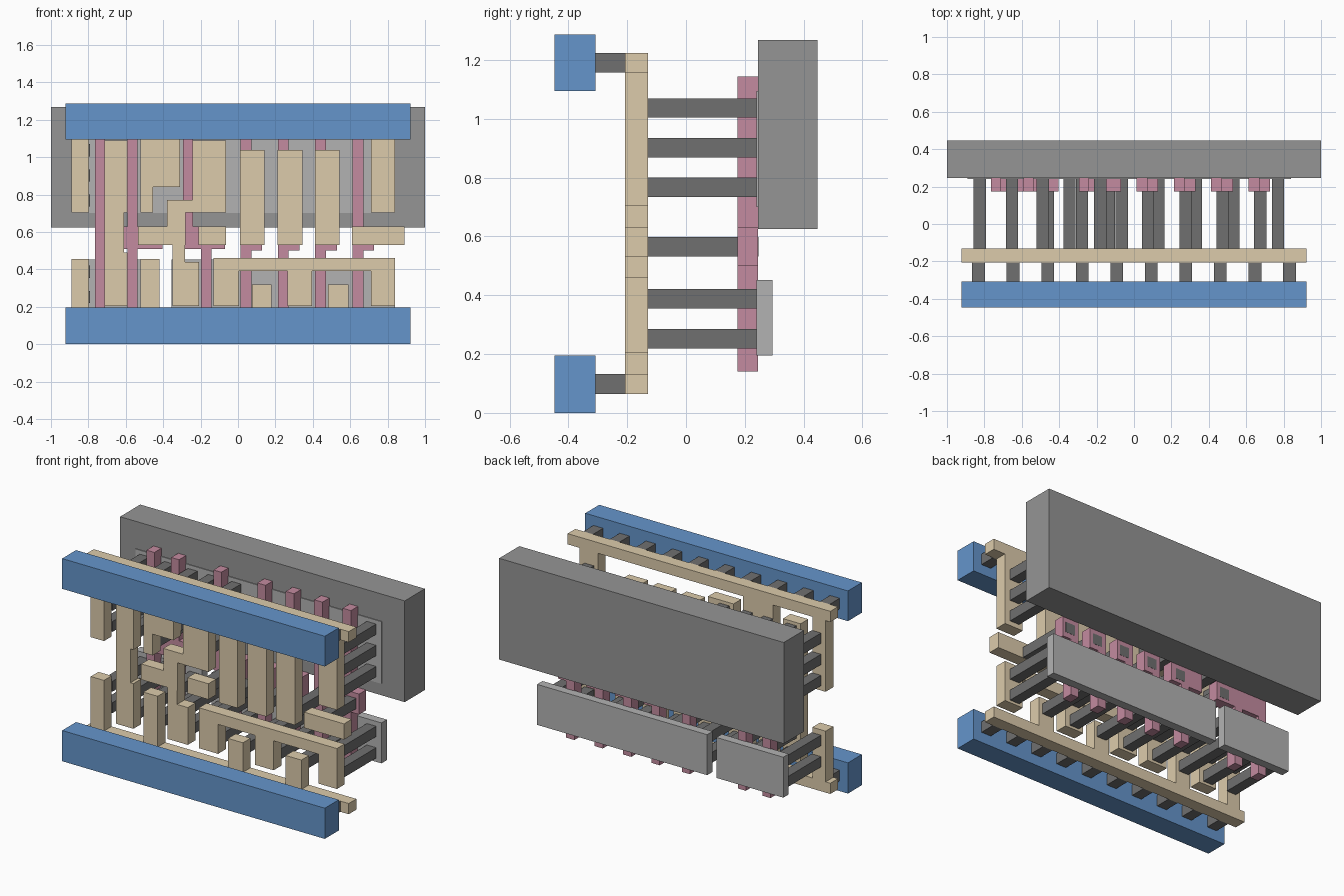
import bpy, bmesh
from mathutils import Matrix, Vector


def material(name, rgb):
    m = bpy.data.materials.new(name)
    m.diffuse_color = (*rgb, 1)
    return m


BLUE = material("rail_blue", (0.13, 0.30, 0.60))
TAN = material("wiring_tan", (0.72, 0.60, 0.41))
PINK = material("gate_pink", (0.55, 0.26, 0.35))
DARK = material("contact_dark", (0.16, 0.16, 0.16))
LIGHT = material("diffusion_light", (0.45, 0.45, 0.45))
MID = material("well_grey", (0.30, 0.30, 0.30))


def layer(name, rects, y0, y1, mat):
    """One object made of front-view rectangles (x0, x1, z0, z1) between depths y0 and y1."""
    bm = bmesh.new()
    for x0, x1, z0, z1 in rects:
        centre = Vector(((x0 + x1) / 2, (y0 + y1) / 2, (z0 + z1) / 2))
        size = Vector((x1 - x0, y1 - y0, z1 - z0))
        bmesh.ops.create_cube(bm, size=1, matrix=Matrix.Translation(centre) @ Matrix.Diagonal((*size, 1)))
    me = bpy.data.meshes.new(name)
    bm.to_mesh(me)
    bm.free()
    me.materials.append(mat)
    ob = bpy.data.objects.new(name, me)
    bpy.context.collection.objects.link(ob)
    return ob


def posts(xs, zs, w=0.066):
    return [(x - w / 2, x + w / 2, z - w / 2, z + w / 2) for x in xs for z in zs]


# Well block and diffusion strips at the back
layer("well_block", [(-1, 1, 0.625, 1.268)], 0.245, 0.447, MID)
layer("upper_diffusion", [(-0.89, 0.84, 0.70, 1.095)], 0.24, 0.295, LIGHT)
layer("lower_diffusion", [(-0.89, -0.42, 0.195, 0.452), (-0.355, 0.84, 0.195, 0.452)], 0.24, 0.295, LIGHT)

# Gate strips with contact pads
BOT, TOP = 0.14, 1.145
layer("double_gate", [(-0.765, -0.71, BOT, TOP), (-0.592, -0.537, BOT, TOP),
                      (-0.765, -0.405, 0.51, 0.63)], 0.175, 0.245, PINK)
layer("stepped_gate", [(-0.295, -0.24, 0.51, TOP), (-0.295, -0.07, 0.51, 0.63),
                       (-0.198, -0.143, BOT, 0.63)], 0.175, 0.245, PINK)
for i, x in enumerate((0.013, 0.213, 0.413, 0.613)):
    layer(f"input_gate_{i + 1}", [(x, x + 0.058, BOT, TOP), (x, x + 0.115, 0.50, 0.63)],
          0.175, 0.245, PINK)

# Front wiring: supply rails with their branches
Y = (-0.207, -0.13)
layer("upper_supply_wiring", [(-0.923, 0.923, 1.157, 1.225), (-0.89, -0.797, 0.705, 1.16),
                              (-0.52, -0.31, 0.84, 1.16), (-0.52, -0.455, 0.705, 0.84),
                              (0.71, 0.84, 0.705, 1.16)], *Y, TAN)
layer("lower_supply_wiring", [(-0.923, 0.923, 0.065, 0.133), (-0.89, -0.797, 0.13, 0.455),
                              (-0.52, -0.42, 0.13, 0.455), (0.075, 0.18, 0.13, 0.32),
                              (0.48, 0.59, 0.13, 0.32)], *Y, TAN)

# Front wiring: signal pieces
layer("output_wire", [(-0.714, -0.59, 0.705, 1.09), (-0.714, -0.61, 0.49, 0.705),
                      (-0.714, -0.59, 0.203, 0.49)], *Y, TAN)
layer("bent_wire", [(-0.243, -0.063, 0.705, 1.09), (-0.38, -0.243, 0.705, 0.77),
                    (-0.38, -0.28, 0.63, 0.705), (-0.535, -0.28, 0.53, 0.63),
                    (-0.35, -0.283, 0.44, 0.53), (-0.35, -0.208, 0.203, 0.44)], *Y, TAN)
layer("comb_wire", [(-0.13, 0.84, 0.39, 0.46), (-0.13, 0.005, 0.203, 0.39),
                    (0.265, 0.395, 0.203, 0.39), (0.71, 0.84, 0.203, 0.39)], *Y, TAN)
layer("small_tab", [(-0.21, -0.063, 0.53, 0.63)], *Y, TAN)
layer("end_tab", [(0.61, 0.89, 0.53, 0.63)], *Y, TAN)
for i, x in enumerate((0.01, 0.212, 0.412)):
    layer(f"input_wire_{i + 1}", [(x, x + 0.132, 0.53, 1.037)], *Y, TAN)

# Contact posts between wiring and the back layers
ROWS = (0.768, 0.902, 1.037)
layer("upper_posts", posts((-0.825, -0.652, -0.487, -0.18, 0.77), ROWS)
      + posts((-0.345,), ROWS[1:]), -0.13, 0.24, DARK)
layer("lower_posts", posts((-0.825, -0.652, -0.475, -0.278, -0.065, 0.33, 0.77), (0.252, 0.388))
      + posts((0.13, 0.53), (0.252,)), -0.13, 0.24, DARK)
layer("gate_posts", posts((-0.46, -0.135, 0.075, 0.275, 0.475, 0.675), (0.565,)), -0.13, 0.246, DARK)

# Blue supply bars and the studs joining them to the rails
layer("lower_bar", [(-0.923, 0.923, 0, 0.195)], -0.447, -0.307, BLUE)
layer("upper_bar", [(-0.923, 0.923, 1.095, 1.287)], -0.447, -0.307, BLUE)
layer("bar_studs", posts([(i - 4.5) * 0.1847 for i in range(10)], (0.099, 1.191), 0.068),
      -0.307, -0.207, DARK)
